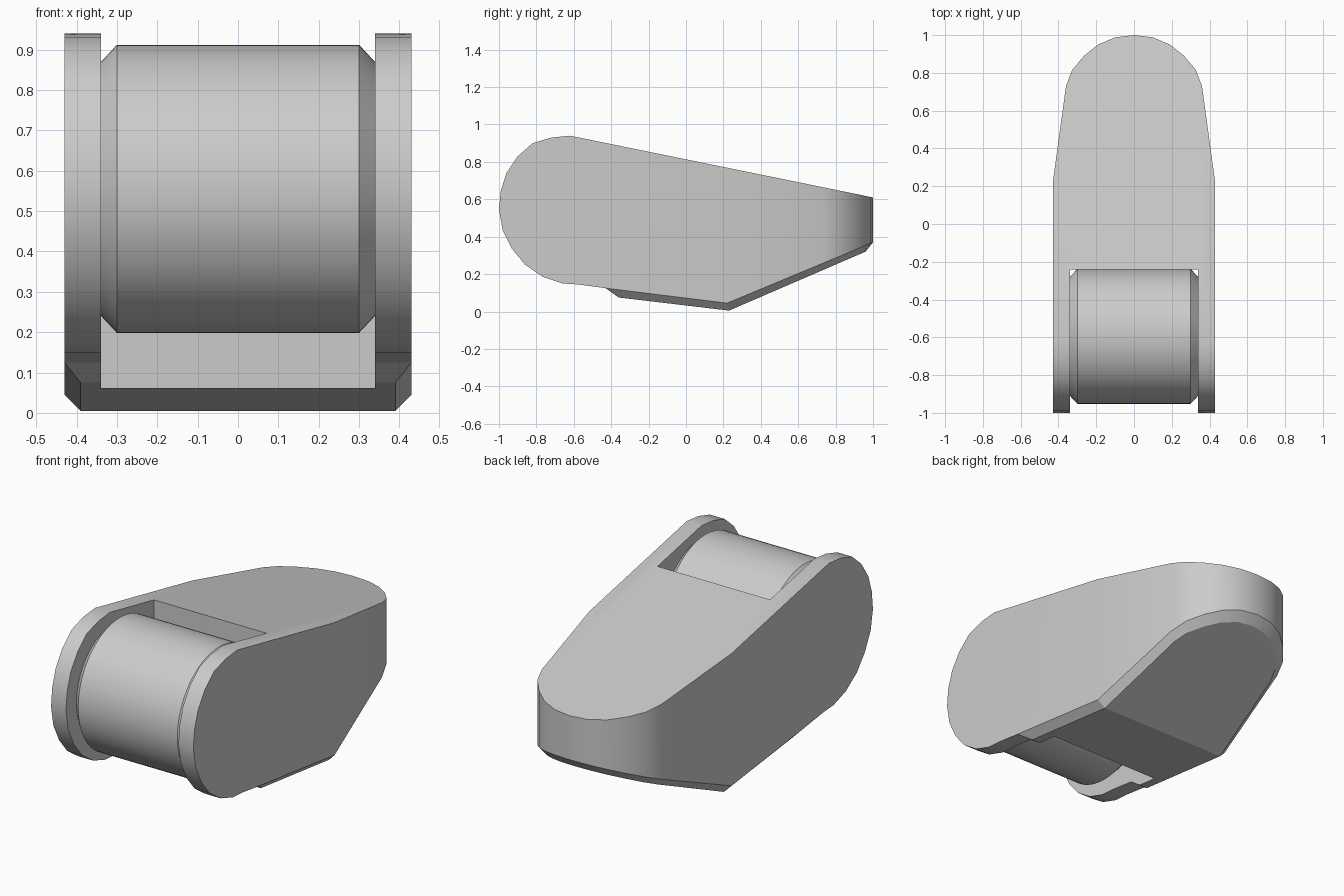
import bpy, bmesh, math

if "Cube" in bpy.data.objects:
    bpy.data.objects.remove(bpy.data.objects["Cube"])

OUT, INN, SLOT = 0.43, 0.34, -0.24   # outer / inner arm faces, slot back

def top_z(y):
    return 0.94 - (y + 0.62) * 0.33 / 1.62

def side_z(y):      # lower edge of the side walls
    return 0.045 + (y - 0.22) * 0.325 / 0.78

def bottom_z(y):    # underside, bent at y = 0.23
    return 0.005 + ((y - 0.23) * 0.315 / 0.73 if y > 0.23 else (0.23 - y) * 0.07 / 0.59)

def finish(bm, name):
    bmesh.ops.remove_doubles(bm, verts=bm.verts, dist=1e-4)
    bmesh.ops.recalc_face_normals(bm, faces=bm.faces)
    me = bpy.data.meshes.new(name)
    bm.to_mesh(me)
    bm.free()
    ob = bpy.data.objects.new(name, me)
    bpy.context.collection.objects.link(ob)
    bpy.ops.object.select_all(action='DESELECT')
    ob.select_set(True)
    bpy.context.view_layer.objects.active = ob
    bpy.ops.object.shade_smooth_by_angle(angle=math.radians(25))
    return ob

# rounded arm end (y, z), from the top round to the underside
arm = [(-.62, .94), (-.72, .93), (-.82, .90), (-.90, .83), (-.96, .74), (-.99, .645),
       (-1, .545), (-.98, .435), (-.93, .335), (-.86, .25), (-.765, .185),
       (-.66, .15), (-.58, .145), (-.43, .125)]
# half plan of the rounded tail (x, y), and its inset lower rim
plan = [(OUT, .22), (.36, .73), (.328, .815), (.265, .89), (.19, .95), (.1, .988), (0, 1)]
rim = [(.39, .23), (.325, .715), (.295, .79), (.24, .855), (.17, .912), (.09, .948), (0, .96)]

# housing: right half, mirrored
bm = bmesh.new()

def face(pts):
    return bm.faces.new([bm.verts.new(p) for p in pts])

upper = [(x, y, top_z(y)) for x, y in plan]
wall = [(x, y, side_z(y)) for x, y in plan]
lower = [(x, y, bottom_z(y)) for x, y in rim]
arm_out = [(OUT, y, z) for y, z in arm]
arm_in = [(INN, y, z) for y, z in arm]
lip_out = (.39, -.36, bottom_z(-.36))
lip_in = (INN, -.36, bottom_z(-.36))
slot_top, slot_low = (INN, SLOT, top_z(SLOT)), (INN, SLOT, bottom_z(SLOT))
mid_top, mid_low = (0, SLOT, top_z(SLOT)), (0, SLOT, bottom_z(SLOT))
bend = (0, .23, bottom_z(.23))

face(arm_out + [wall[0], upper[0]])                           # outer side
face(arm_in + [lip_in, slot_low, slot_top])                   # inner arm side
face([arm_in[0], arm_out[0]] + upper + [mid_top, slot_top])   # top
face([mid_top, slot_top, slot_low, mid_low])                  # slot back
for i in range(len(arm) - 1):                                 # arm edge
    face([arm_out[i], arm_out[i + 1], arm_in[i + 1], arm_in[i]])
for i in range(len(plan) - 1):                                # tail wall and chamfer
    face([upper[i], upper[i + 1], wall[i + 1], wall[i]])
    face([wall[i], wall[i + 1], lower[i + 1], lower[i]])
face([arm_out[-1], wall[0], lower[0], lip_out])               # side chamfer
face([arm_out[-1], lip_out, lip_in, arm_in[-1]])              # front chamfer
face([lip_in, lip_out, lower[0], bend, mid_low, slot_low])    # front underside
face(lower + [bend])                                          # rear underside

geom = bmesh.ops.duplicate(bm, geom=bm.verts[:] + bm.edges[:] + bm.faces[:])["geom"]
for v in geom:
    if isinstance(v, bmesh.types.BMVert):
        v.co.x *= -1
finish(bm, "housing")

# roller: chamfered drum lying along x
bm = bmesh.new()
N = 64
rings = []
for x, r in [(-.339, .315), (-.30, .357), (.30, .357), (.339, .315)]:
    rings.append([bm.verts.new((x, -.595 + r * math.cos(2 * math.pi * k / N),
                                .555 + r * math.sin(2 * math.pi * k / N))) for k in range(N)])
for a, b in zip(rings, rings[1:]):
    for k in range(N):
        j = (k + 1) % N
        bm.faces.new((a[k], a[j], b[j], b[k]))
bm.faces.new(rings[0])
bm.faces.new(rings[-1])
finish(bm, "roller")
